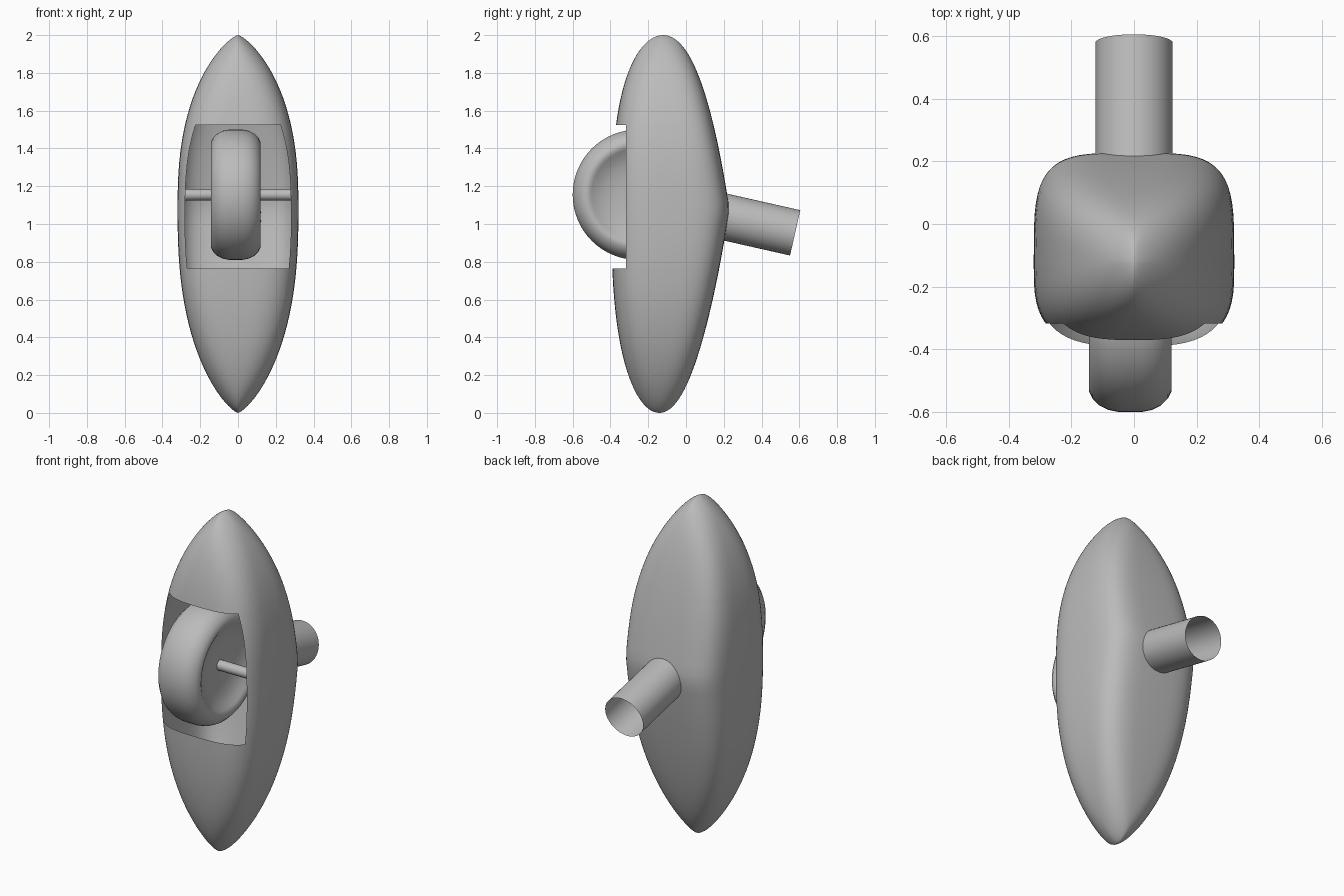
import bpy, bmesh, math
from mathutils import Matrix, Vector

if "Cube" in bpy.data.objects:
    bpy.data.objects.remove(bpy.data.objects["Cube"], do_unlink=True)

grey = bpy.data.materials.new("plain grey")
grey.use_nodes = True
colour = (0.5, 0.5, 0.5, 1)
grey.diffuse_color = colour
grey.node_tree.nodes["Principled BSDF"].inputs["Base Color"].default_value = colour


def finish(name, bm, angle=35):
    bmesh.ops.recalc_face_normals(bm, faces=bm.faces)
    mesh = bpy.data.meshes.new(name)
    bm.to_mesh(mesh)
    bm.free()
    mesh.materials.append(grey)
    obj = bpy.data.objects.new(name, mesh)
    bpy.context.collection.objects.link(obj)
    bpy.ops.object.select_all(action='DESELECT')
    obj.select_set(True)
    bpy.context.view_layer.objects.active = obj
    bpy.ops.object.shade_smooth_by_angle(angle=math.radians(angle))
    return obj


def loft(rings):
    """Join rings of points; a ring of one point becomes a pole."""
    bm = bmesh.new()
    loops = [[bm.verts.new(p) for p in ring] for ring in rings]
    for a, b in zip(loops, loops[1:]):
        n = max(len(a), len(b))
        for i in range(n):
            j = (i + 1) % n
            corners = [a[i % len(a)], a[j % len(a)], b[j % len(b)], b[i % len(b)]]
            bm.faces.new(list(dict.fromkeys(corners)))
    return bm


def tube(name, start, direction, length, radius, sides, capped):
    bm = bmesh.new()
    d = Vector(direction).normalized()
    place = Matrix.Translation(Vector(start) + d * length / 2)
    bmesh.ops.create_cone(bm, cap_ends=capped, segments=sides, radius1=radius,
                          radius2=radius, depth=length,
                          matrix=place @ d.to_track_quat('Z', 'Y').to_matrix().to_4x4())
    return finish(name, bm)


# Fairing: superellipse sections, squarish amidships and pointed at both ends
WAIST = 1.08


def section(z, sides=64):
    above = z > WAIST
    u = (z - WAIST) / (2 - WAIST) if above else (WAIST - z) / WAIST
    depth = math.sqrt(1 - u ** (2.75 if above else 2.5))
    mid = -0.14 + 0.01 * z
    width = 0.32 * (1 - u ** 2.5) ** 0.74
    front = 0.264 * depth
    back = depth * (0.25 + 0.11 * (1 - u) ** 1.5)
    ring = []
    for i in range(sides):
        t = math.tau * i / sides
        c, s = math.cos(t), math.sin(t)
        bulge = 1 - u ** 3
        power = 1.5 + (2.6 if s > 0 else 1.7) * bulge
        x = math.copysign(abs(c) ** (2 / power), c) * width
        y = math.copysign(abs(s) ** (2 / power), s) * (back if s > 0 else front)
        ring.append((x, mid + y, z))
    return ring


steps = 56
heights = [1 - math.cos(math.pi * i / steps) for i in range(1, steps)]
hull = loft([[(0, -0.14, 0)]] + [section(z) for z in heights] + [[(0, -0.12, 2)]])

# Wheel opening cut through the front of the thin shell
LOW, HIGH, FACE = 0.765, 1.525, -0.318
for co, no in (((0, 0, LOW), (0, 0, 1)), ((0, 0, HIGH), (0, 0, 1)), ((0, FACE, 0), (0, 1, 0))):
    bmesh.ops.bisect_plane(hull, geom=hull.verts[:] + hull.edges[:] + hull.faces[:],
                           plane_co=co, plane_no=no, dist=1e-5)
opening = []
for f in hull.faces:
    c = f.calc_center_median()
    if c.y < FACE and LOW < c.z < HIGH:
        opening.append(f)
bmesh.ops.delete(hull, geom=opening, context='FACES')
finish("fairing", hull, 40)

# Wheel: rounded tyre with shallow dished sides, turned about the axle
AXLE_Y, AXLE_Z = -0.255, 1.155
half = [(0.072, 0), (0.074, 0.1), (0.085, 0.17), (0.105, 0.22), (0.122, 0.245),
        (0.132, 0.262), (0.131, 0.28), (0.12, 0.302), (0.098, 0.324),
        (0.07, 0.338), (0.035, 0.345)]
profile = half + [(-x, r) for x, r in reversed(half)]
rings = []
for x, r in profile:
    count = 64 if r else 1
    rings.append([(x - 0.012, AXLE_Y + r * math.cos(math.tau * i / count),
                   AXLE_Z + r * math.sin(math.tau * i / count)) for i in range(count)])
finish("wheel", loft(rings), 60)

# Axle across the opening, and the open tubular strut at the back
tube("axle", (-0.29, AXLE_Y, AXLE_Z), (1, 0, 0), 0.58, 0.03, 24, True)
tube("strut", (0, 0.18, 1.043), (0, 0.975, -0.22), 0.408, 0.123, 48, False)
